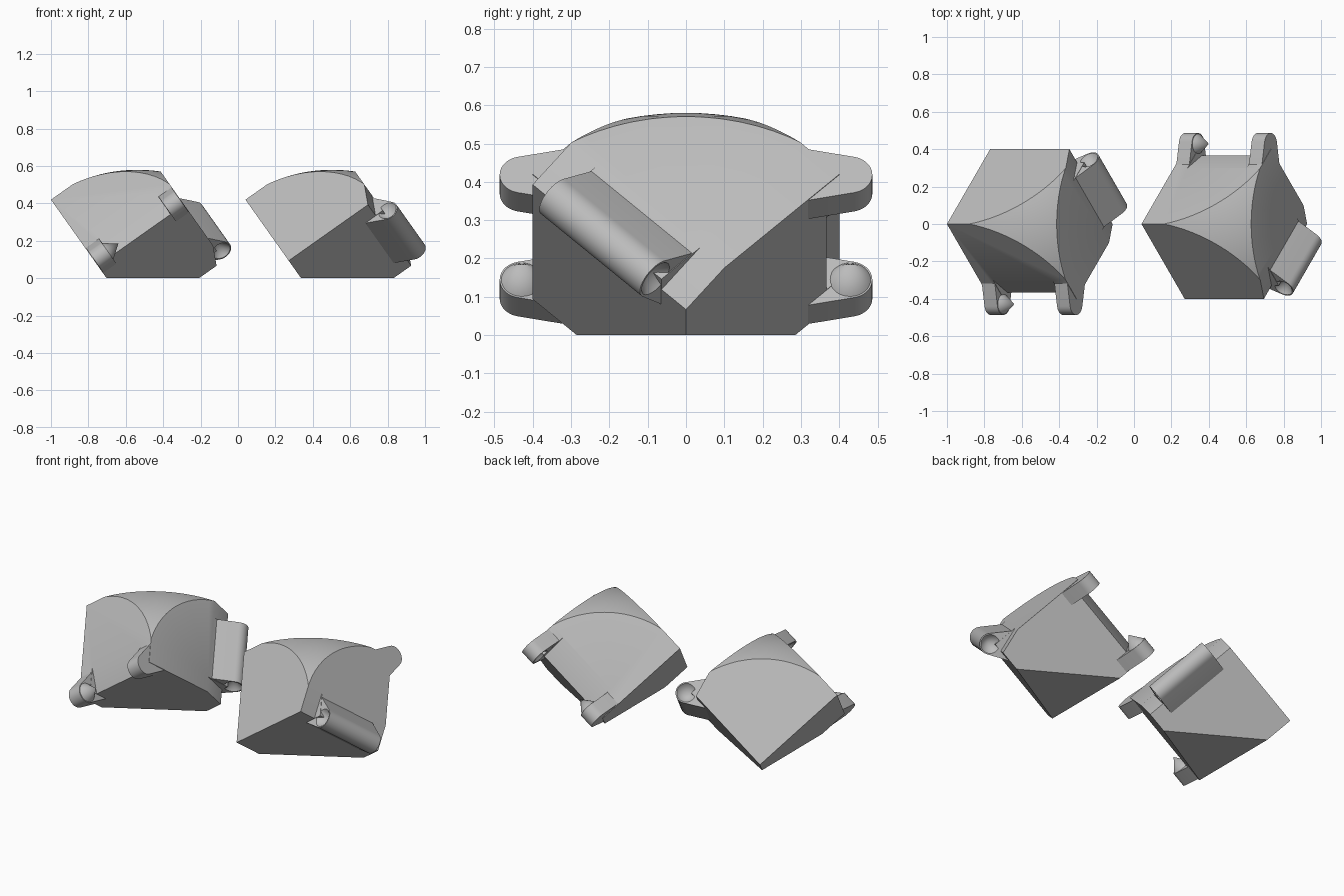
import bpy, bmesh, math
from mathutils import Vector, Matrix
from mathutils.geometry import convex_hull_2d

if "Cube" in bpy.data.objects:
    bpy.data.objects.remove(bpy.data.objects["Cube"], do_unlink=True)

SIDE = 0.566                       # edge of the cube cell
RAD = SIDE * math.sqrt(2 / 3)      # radius of its hexagonal outline
LOW, HIGH = 0.094, 0.42            # heights of lower and upper corners
BASE = 2 * LOW - HIGH              # height of the inner corner
OFFSET, R_PIN, R_CUT = 0.028, 0.058, 0.07

grey = bpy.data.materials.new("grey_plastic")
grey.use_nodes = True
grey.diffuse_color = (0.5, 0.5, 0.5, 1)
grey.node_tree.nodes["Principled BSDF"].inputs["Base Color"].default_value = (0.5, 0.5, 0.5, 1)


def corner(angle, z):
    a = math.radians(angle)
    return Vector((RAD * math.cos(a), RAD * math.sin(a), z))


def make_object(name, bm):
    bmesh.ops.recalc_face_normals(bm, faces=bm.faces)
    mesh = bpy.data.meshes.new(name)
    bm.to_mesh(mesh)
    bm.free()
    ob = bpy.data.objects.new(name, mesh)
    bpy.context.collection.objects.link(ob)
    return ob


def combine(ob, tool, operation):
    mod = ob.modifiers.new("combine", 'BOOLEAN')
    mod.operation, mod.object, mod.solver = operation, tool, 'EXACT'
    bpy.ops.object.select_all(action='DESELECT')
    ob.select_set(True)
    bpy.context.view_layer.objects.active = ob
    bpy.ops.object.modifier_apply(modifier=mod.name)
    bpy.data.objects.remove(tool, do_unlink=True)


class Edge:
    """Frame along a hinge edge: s along it, u outward, v across it."""

    def __init__(self, start, end, angle):
        self.o, self.d = start, (end - start).normalized()
        self.u = corner(angle, 0).normalized()
        self.v = self.d.cross(self.u)
        if self.v.z < 0:
            self.v = -self.v

    def at(self, s, u, v):
        return self.o + self.d * s + self.u * u + self.v * v

    def circle(self, r, n=32):
        turn = 2 * math.pi / n
        return [(OFFSET + r * math.cos(i * turn), r * math.sin(i * turn)) for i in range(n)]

    def prism(self, name, s0, s1, r, roots):
        flat = self.circle(r) + roots
        outline = [flat[i] for i in convex_hull_2d([Vector(p) for p in flat])]
        bm = bmesh.new()
        a, b = [[bm.verts.new(self.at(s, u, v)) for u, v in outline] for s in (s0, s1)]
        bm.faces.new(a)
        bm.faces.new(b)
        for i in range(len(a)):
            bm.faces.new((a[i - 1], a[i], b[i], b[i - 1]))
        return make_object(name, bm)

    def knuckle(self, name, s0, s1):
        return self.prism(name, s0, s1, R_PIN, [(-0.1, 0.085), (-0.1, -0.085)])

    def clearance(self, s0, s1):
        return self.prism("cutter", s0, s1, R_CUT, [(-0.1, 0.1)])

    def cone(self, name, s, tip, r):
        bm = bmesh.new()
        ring = [bm.verts.new(self.at(s, u, v)) for u, v in self.circle(r)]
        top = bm.verts.new(self.at(tip, OFFSET, 0))
        bm.faces.new(ring)
        for i in range(len(ring)):
            bm.faces.new((ring[i - 1], ring[i], top))
        return make_object(name, bm)


def build_block(side):
    # cube cell standing on its inner corner, with that corner cut flat
    inner = Vector((0, 0, BASE))
    axes = Matrix([corner(a, LOW) - inner for a in (0, 120, 240)]).transposed().to_4x4()
    bm = bmesh.new()
    bmesh.ops.create_cube(bm, size=1)
    bmesh.ops.transform(bm, matrix=Matrix.Translation(inner) @ axes @ Matrix.Translation((0.5, 0.5, 0.5)),
                        verts=bm.verts)
    cut = bmesh.ops.bisect_plane(bm, geom=bm.verts[:] + bm.edges[:] + bm.faces[:], plane_co=(0, 0, 0),
                                 plane_no=(0, 0, 1), clear_inner=True)
    rim = [e for e in cut["geom_cut"] if isinstance(e, bmesh.types.BMEdge)]
    bmesh.ops.holes_fill(bm, edges=rim, sides=0)
    body = make_object(side + "_body", bm)

    # spherical crown
    bm = bmesh.new()
    bmesh.ops.create_uvsphere(bm, u_segments=96, v_segments=64, radius=0.58 - BASE,
                              matrix=Matrix.Translation(inner) @ Matrix.Rotation(0.02, 4, 'Z'))
    combine(body, make_object("cutter", bm), 'INTERSECT')

    # forked hinge: recess, two knuckles, a pointed pin and its socket
    fork = Edge(corner(240, LOW), corner(300, HIGH), 270)
    combine(body, fork.clearance(0.09, 0.476), 'DIFFERENCE')
    lower = fork.knuckle(side + "_lower_knuckle", 0.003, 0.088)
    upper = fork.knuckle(side + "_upper_knuckle", 0.478, 0.563)
    combine(upper, fork.cone("cutter", 0.476, 0.54, R_PIN - 0.008), 'DIFFERENCE')
    pin = fork.cone(side + "_hinge_pin", 0.086, 0.158, R_PIN - 0.003)

    # barrel hinge: cleared ends, one long knuckle with dimpled ends
    barrel = Edge(corner(60, HIGH), corner(0, LOW), 30)
    combine(body, barrel.clearance(-0.1, 0.1), 'DIFFERENCE')
    combine(body, barrel.clearance(0.475, 0.68), 'DIFFERENCE')
    tube = barrel.knuckle(side + "_hinge_barrel", 0.102, 0.473)
    combine(tube, barrel.cone("cutter", 0.1, 0.165, R_PIN - 0.005), 'DIFFERENCE')
    combine(tube, barrel.cone("cutter", 0.475, 0.41, R_PIN - 0.005), 'DIFFERENCE')
    return [body, lower, upper, pin, tube]


def finish(ob):
    ob.data.materials.clear()
    ob.data.materials.append(grey)
    bpy.ops.object.select_all(action='DESELECT')
    ob.select_set(True)
    bpy.context.view_layer.objects.active = ob
    bpy.ops.object.shade_smooth_by_angle(angle=math.radians(25))


# two mirrored blocks side by side
for part in build_block("right"):
    part.data.transform(Matrix.Translation((-0.538, 0, 0)))
    finish(part)
for part in build_block("left"):
    part.data.transform(Matrix.Translation((0.502, 0, 0)) @ Matrix.Diagonal((1, -1, 1, 1)))
    part.data.flip_normals()
    finish(part)
